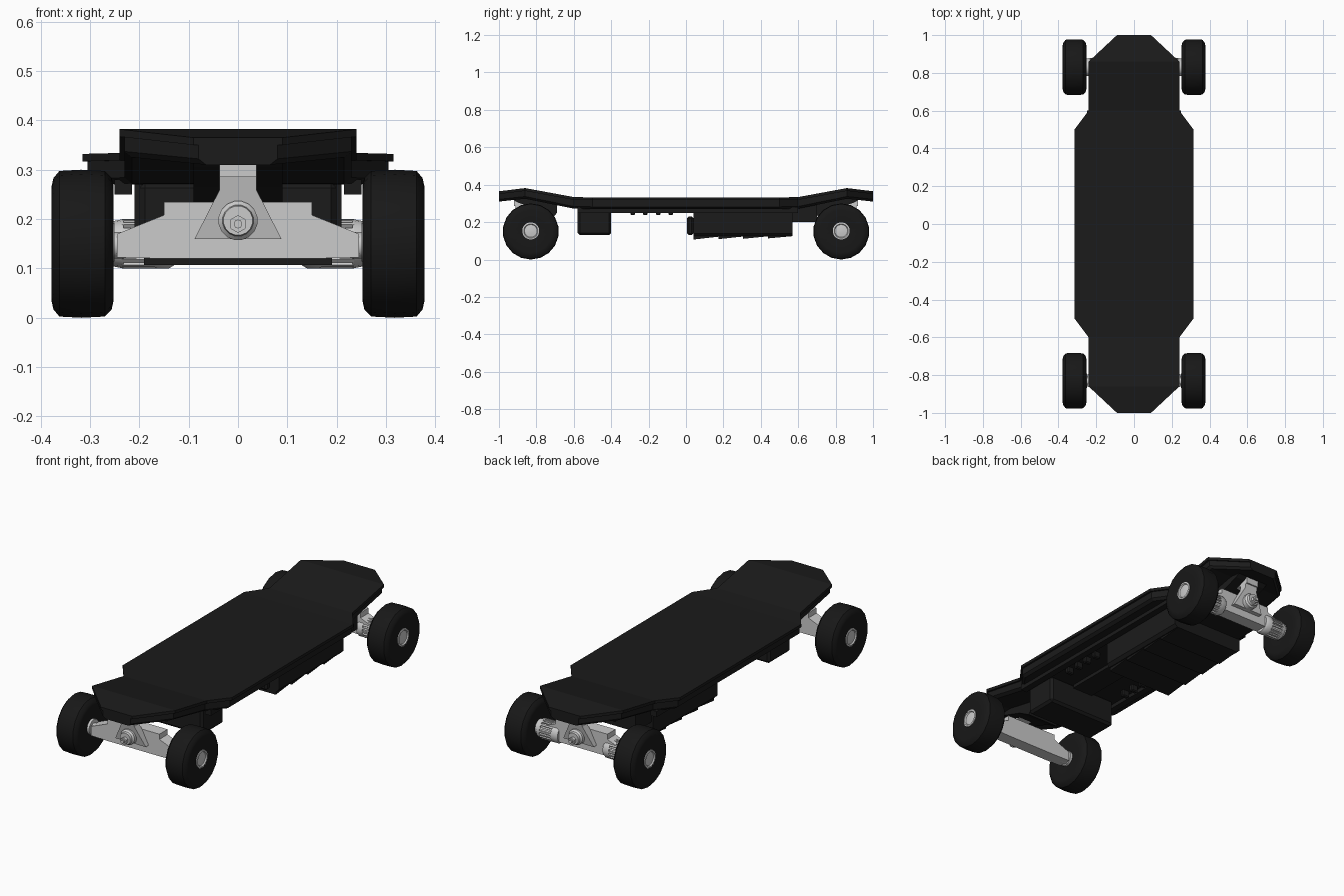
import bpy, bmesh, math

if "Cube" in bpy.data.objects:
    bpy.data.objects.remove(bpy.data.objects["Cube"])


def material(name, v):
    m = bpy.data.materials.new(name)
    m.diffuse_color = (v, v, v, 1)
    m.use_nodes = True
    m.node_tree.nodes["Principled BSDF"].inputs["Base Color"].default_value = m.diffuse_color
    return m


BLACK = material("matte_black", 0.011)
RUBBER = material("rubber", 0.009)


def loft(name, rings, mat=None, smooth=False):
    """Skin a list of closed rings and cap both ends."""
    bm = bmesh.new()
    vs = [[bm.verts.new(p) for p in ring] for ring in rings]
    n = len(vs[0])
    for a, b in zip(vs, vs[1:]):
        for i in range(n):
            bm.faces.new((a[i], a[(i + 1) % n], b[(i + 1) % n], b[i]))
    bm.faces.new(vs[0])
    bm.faces.new(vs[-1])
    bmesh.ops.recalc_face_normals(bm, faces=bm.faces)
    me = bpy.data.meshes.new(name)
    bm.to_mesh(me)
    bm.free()
    ob = bpy.data.objects.new(name, me)
    bpy.context.collection.objects.link(ob)
    if mat:
        me.materials.append(mat)
    if smooth:
        bpy.ops.object.select_all(action='DESELECT')
        ob.select_set(True)
        bpy.context.view_layer.objects.active = ob
        bpy.ops.object.shade_smooth_by_angle(angle=math.radians(32))
    return ob


def prism(name, pts, axis, a, b, mat=None):
    """Extrude a profile: (y, z) along x, or (x, z) along y."""
    put = (lambda t, p: (t, p[0], p[1])) if axis == 'x' else (lambda t, p: (p[0], t, p[1]))
    return loft(name, [[put(t, p) for p in pts] for t in (a, b)], mat)


def turned(name, prof, axis, centre, sides=16, mat=None, smooth=True):
    """Turn (position, radius) pairs around the x or y axis; centre is (y, z) or (x, z)."""
    rings = []
    for t, r in prof:
        ring = []
        for k in range(sides):
            w = 2 * math.pi * (k + 0.5) / sides
            u, z = centre[0] + r * math.cos(w), centre[1] + r * math.sin(w)
            ring.append((t, u, z) if axis == 'x' else (u, t, z))
        rings.append(ring)
    return loft(name, rings, mat, smooth)


def box(name, x, y, z, mat=None, bevel=0):
    ob = prism(name, [(y[0], z[0]), (y[1], z[0]), (y[1], z[1]), (y[0], z[1])], 'x', x[0], x[1], mat)
    if bevel:
        m = ob.modifiers.new("bevel", 'BEVEL')
        m.width, m.segments = bevel, 1
    return ob


def mirrored(pts):
    return pts + [(-x, z) for x, z in reversed(pts)]


# Deck: kicked ends, waist cut-outs, thin grip layer overhanging the core
half = [(1.0, .09, .365, .310), (.86, .24, .382, .325), (.60, .24, .334, .272), (.50, .315, .332, .270)]
stations = [(-y, w, t, b) for y, w, t, b in half] + [s for s in reversed(half)]
deck_rings, grip_rings = [], []
for y, w, t, b in stations:
    i = w - .010
    deck_rings.append([(-i, y, t - .014), (i, y, t - .014), (i, y, b + .012), (i - .015, y, b),
                       (-i + .015, y, b), (-i, y, b + .012)])
    grip_rings.append([(-w, y, t), (w, y, t), (w, y, t - .015), (-w, y, t - .015)])
loft("deck_core", deck_rings, BLACK)
loft("deck_grip", grip_rings, BLACK)

# Underside rails, controller and battery
for s in (-1, 1):
    box("underside_rail", (s * .215, s * .25), (-.58, .60), (.25, .28), BLACK)
box("controller_box", (-.20, .20), (-.58, -.40), (.13, .275), BLACK, .012)
teeth = [(.04, .25)]
for k in range(4):
    y0 = .04 + k * .1325
    teeth += [(y0, .107 + .002 * k), (y0 + .1325, .122 + .001 * k)]
teeth += [(.5701, .275), (.04, .275)]
prism("battery_fins", teeth, 'x', -.19, .19, BLACK)
prism("battery_case", [(x, z) for x, z in mirrored([(.21, .275), (.21, .14), (.195, .125)])],
      'y', .04, .57, BLACK)
box("battery_plug_panel", (-.16, .16), (.005, .04), (.13, .23), BLACK, .01)
box("cable_duct", (-.20, .20), (.57, .70), (.20, .30), BLACK)
box("cable_channel", (-.06, .06), (-.40, .04), (.252, .275), BLACK)
for s in (-1, 1):
    for k in range(4):
        y = -.285 + .068 * k
        box("connector_clip", (s * .16, s * .20), (y - .012, y + .012), (.237, .275), BLACK, .005)

# Trucks: front faces -y, rear faces +y and carries the motors
for s, end in ((-1, "front"), (1, "rear")):
    ax = s * .83
    # Riser under the kicked deck end
    prism(end + "_riser", [(s * y, z) for y, z in
          [(.94, .33), (.90, .305), (.78, .265), (.71, .225), (.69, .25), (.69, .31)]],
          'x', -.09, .09, BLACK)
    # Hanger beam
    prism(end + "_hanger",
          mirrored([(.15, .235), (.15, .208), (.245, .170), (.245, .122), (0.15, .120)]),
          'y', s * .795, s * .862)
    # A-shaped yoke leaning out towards the deck end
    yoke = mirrored([(.037, .305), (.037, .26), (.088, .16)])
    loft(end + "_yoke", [[(x, s * (y + (z - .16) * .22), z) for x, z in yoke] for y in (.845, .885)])
    box(end + "_baseplate", (-.037, .037), (s * .78, s * .92), (.285, .322))
    # Kingpin bushing and nut
    turned(end + "_bushing", [(s * .87, .040), (s * .91, .040), (s * .918, .032), (s * .93, .030)],
           'y', (0, .197))
    turned(end + "_kingpin_nut", [(s * .925, .018), (s * .945, .018)], 'y', (0, .190), 6, smooth=False)
    turned(end + "_kingpin_tip", [(s * .94, .009), (s * .955, .009)], 'y', (0, .190), 10)
    for m in (-1, 1):
        # Axle sleeve
        turned(end + "_axle", [(m * .15, .025), (m * .23, .027), (m * .265, .027)], 'x', (ax, .147), 14)
        # Tyre and hub
        tyre = [(.262, .050), (.252, .115), (.256, .133), (.270, .1475), (.318, .150),
                (.362, .1475), (.374, .133), (.378, .115), (.370, .050)]
        turned(end + "_tyre", [(m * x, r) for x, r in tyre], 'x', (ax, .150), 18, RUBBER)
        hub = [(.250, .040), (.365, .046), (.374, .046), (.376, .038), (.370, .034), (.373, .012)]
        turned(end + "_hub", [(m * x, r) for x, r in hub], 'x', (ax, .153), 16)
        if s > 0:
            # Finned hub motor
            fins = []
            for k in range(18):
                for f, r in ((0, .050), (.45, .050), (.5, .042), (.95, .042)):
                    w = 2 * math.pi * (k + f) / 18
                    fins.append((ax + r * math.cos(w), .150 + r * math.sin(w)))
            prism("rear_motor", fins, 'x', m * .165, m * .235)
            turned("rear_motor_cap", [(m * .232, .050), (m * .252, .046)], 'x', (ax, .150), 18)
            turned("rear_motor_collar", [(m * .13, .044), (m * .14, .050), (m * .168, .050)],
                   'x', (ax, .150), 18)
